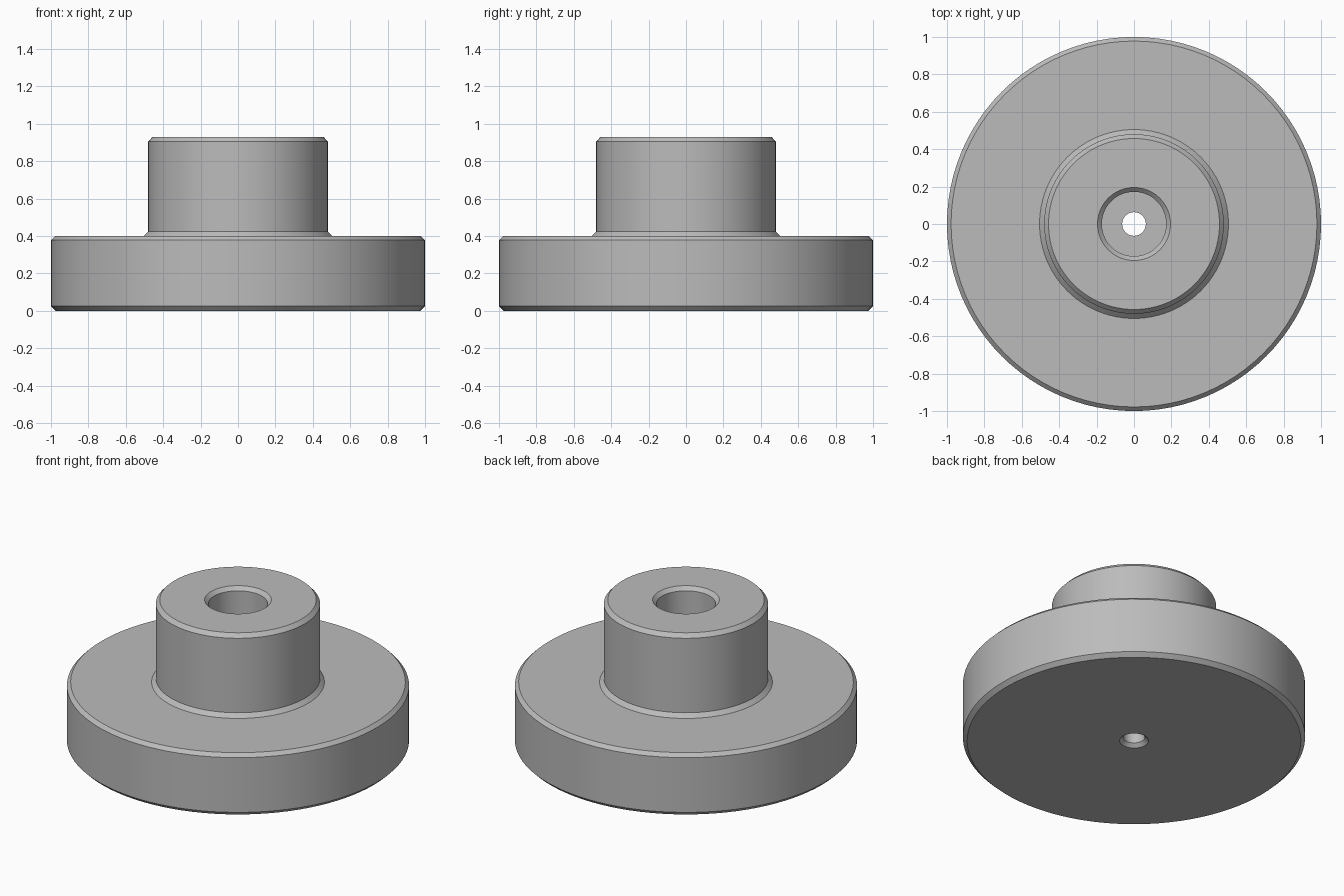
import bpy, bmesh, math

if "Cube" in bpy.data.objects:
    bpy.data.objects.remove(bpy.data.objects["Cube"])

# Half cross-section (radius, height) as a closed loop, every edge chamfered
PROFILE = [
    (0.085, 0.0), (0.975, 0.0), (1.0, 0.025), (1.0, 0.378), (0.978, 0.40),  # flange
    (0.505, 0.40), (0.48, 0.425), (0.48, 0.905), (0.457, 0.93),             # hub
    (0.195, 0.93), (0.172, 0.907), (0.172, 0.25),                           # counterbore
    (0.063, 0.25), (0.063, 0.022),                                          # through hole
]
SEGMENTS = 96

grey = bpy.data.materials.new("plain_grey")
grey.diffuse_color = (0.5, 0.5, 0.5, 1)
grey.use_nodes = True
grey.node_tree.nodes["Principled BSDF"].inputs["Base Color"].default_value = grey.diffuse_color


def lathe(name, profile, material):
    """Revolve a closed profile about z."""
    bm = bmesh.new()
    rings = []
    for i in range(SEGMENTS):
        a = 2 * math.pi * i / SEGMENTS
        rings.append([bm.verts.new((r * math.cos(a), r * math.sin(a), z)) for r, z in profile])
    n = len(profile)
    for i in range(SEGMENTS):
        p, q = rings[i], rings[(i + 1) % SEGMENTS]
        for j in range(n):
            k = (j + 1) % n
            bm.faces.new((p[j], q[j], q[k], p[k]))
    bmesh.ops.recalc_face_normals(bm, faces=bm.faces)
    mesh = bpy.data.meshes.new(name)
    bm.to_mesh(mesh)
    bm.free()
    mesh.materials.append(material)
    obj = bpy.data.objects.new(name, mesh)
    bpy.context.collection.objects.link(obj)
    bpy.context.view_layer.objects.active = obj
    obj.select_set(True)
    bpy.ops.object.shade_smooth_by_angle(angle=math.radians(30))
    return obj


lathe("flanged_hub", PROFILE, grey)
